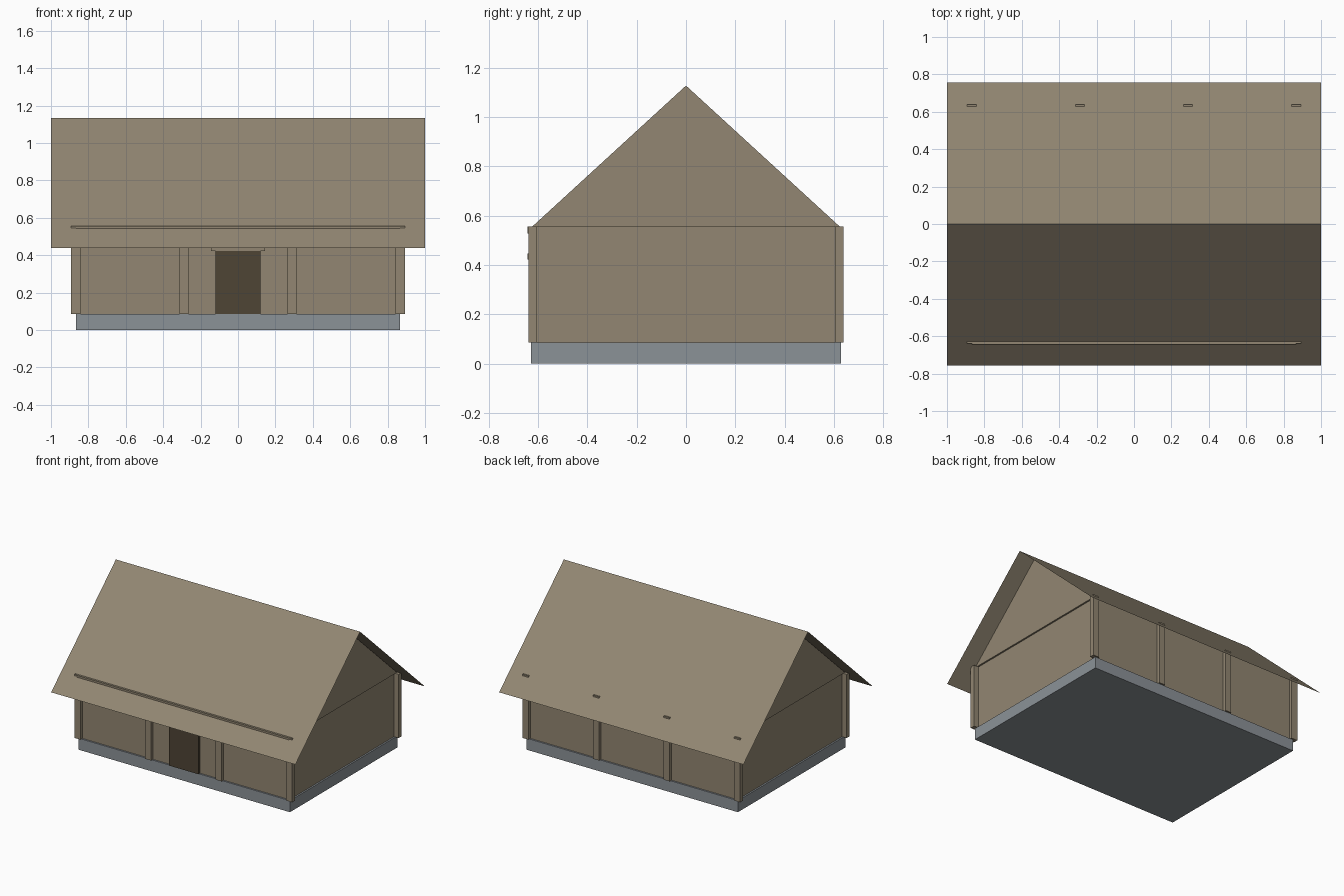
import bpy

if "Cube" in bpy.data.objects:
    bpy.data.objects.remove(bpy.data.objects["Cube"])

APEX, EAVE_Y, EAVE_Z = 1.132, 0.757, 0.438   # roof ridge and eaves
WALL_TOP, BASE_TOP = 0.556, 0.085


def material(name, rgb):
    m = bpy.data.materials.new(name)
    m.diffuse_color = (*rgb, 1)
    m.use_nodes = True
    m.node_tree.nodes["Principled BSDF"].inputs["Base Color"].default_value = m.diffuse_color
    return m


tan = material("weathered_wood", (0.287, 0.240, 0.168))
stone = material("grey_stone", (0.260, 0.287, 0.309))
dark = material("dark_door_wood", (0.078, 0.058, 0.035))


def mesh(name, verts, faces, mat):
    me = bpy.data.meshes.new(name)
    me.from_pydata(verts, [], faces)
    me.materials.append(mat)
    ob = bpy.data.objects.new(name, me)
    bpy.context.collection.objects.link(ob)
    return ob


def box(name, x0, x1, y0, y1, z0, z1, mat):
    verts = [(x, y, z) for z in (z0, z1) for x, y in ((x0, y0), (x1, y0), (x1, y1), (x0, y1))]
    sides = [(i, (i + 1) % 4, (i + 1) % 4 + 4, i + 4) for i in range(4)]
    return mesh(name, verts, [(3, 2, 1, 0), (4, 5, 6, 7)] + sides, mat)


# Stone plinth and wall block
box("plinth", -0.865, 0.865, -0.628, 0.628, 0, BASE_TOP, stone)
box("walls", -0.853, 0.853, -0.616, 0.616, BASE_TOP, WALL_TOP, tan)

# Gable triangles, standing slightly proud of the end walls
gy = 0.624
prism = [(x, y, z) for x in (-0.865, 0.865)
         for y, z in ((-gy, WALL_TOP), (gy, WALL_TOP), (0, APEX - 0.004))]
mesh("gables", prism, [(0, 2, 1), (3, 4, 5), (0, 1, 4, 3), (1, 2, 5, 4), (2, 0, 3, 5)], tan)

# Thin two-slope roof sheet
mesh("roof", [(x, y, z) for y, z in ((-EAVE_Y, EAVE_Z), (0, APEX), (EAVE_Y, EAVE_Z))
              for x in (-1, 1)], [(0, 1, 3, 2), (2, 3, 5, 4)], tan)

# Posts along front and back, corner posts included
for side, label in ((-1, "front"), (1, "back")):
    for i, x in enumerate((-0.867, -0.289, 0.289, 0.867)):
        ys = sorted((side * 0.605, side * 0.640))
        box(f"{label}_post_{i + 1}", x - 0.025, x + 0.025, *ys, BASE_TOP, WALL_TOP, tan)

# Front beam under the roof, door and its lintel
box("front_beam", -0.867, 0.867, -0.644, -0.612, 0.528, WALL_TOP, tan)
box("door", -0.12, 0.12, -0.636, -0.610, BASE_TOP, 0.424, dark)
box("door_lintel", -0.145, 0.145, -0.644, -0.612, 0.422, 0.446, tan)
